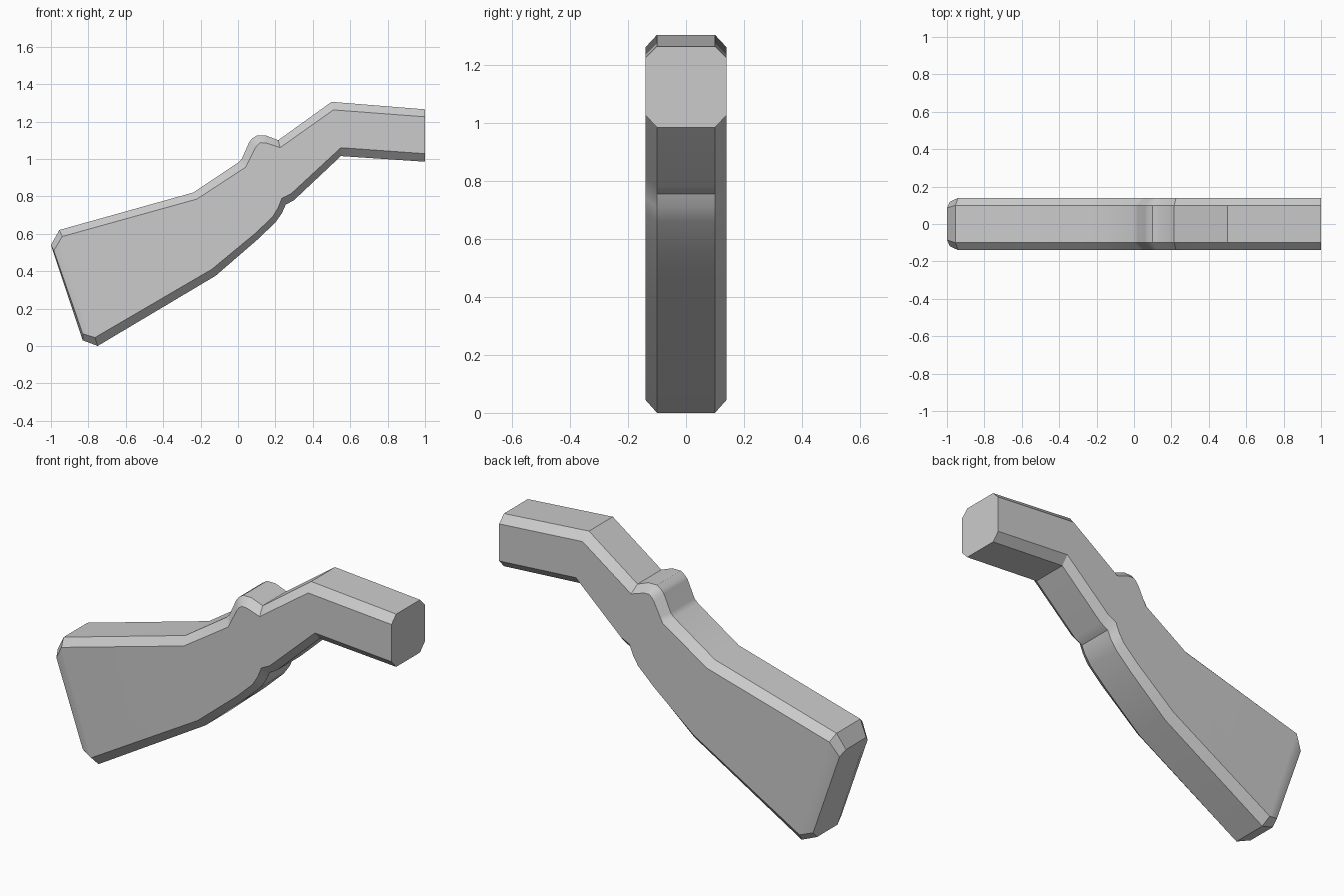
import bpy, bmesh, math

if "Cube" in bpy.data.objects:
    bpy.data.objects.remove(bpy.data.objects["Cube"])

# Stations round the profile: outer x, z (edge of top/bottom band), inner x, z (edge of flat side)
stations = [
    (-1.0, .54, -.985, .51), (-.955, .62, -.94, .585), (-.24, .82, -.22, .785),
    (0, .98, .04, .955), (.02, 1.0, .055, .985), (.06, 1.09, .09, 1.055),
    (.075, 1.108, .105, 1.075), (.10, 1.125, .12, 1.087), (.15, 1.125, .15, 1.085),
    (.215, 1.10, .225, 1.06), (.50, 1.305, .51, 1.262), (1, 1.265, 1, 1.225),
    (1, .985, 1, 1.028), (.55, 1.015, .55, 1.06), (.30, .78, .285, .815),
    (.255, .755, .235, .79), (.235, .71, .215, .74), (.20, .66, .185, .69),
    (.10, .565, .09, .60), (-.12, .375, -.14, .41), (-.75, 0, -.765, .045),
    (-.83, .03, -.83, .065),
]
END = 11                      # station pair 11-12 is the flat front end
n = len(stations)
bm = bmesh.new()
rings = []
for i, (ox, oz, ix, iz) in enumerate(stations):
    butt = i in (0, n - 1)    # butt end narrows slightly
    yo, yi = (.085, .118) if butt else (.10, .14)
    rings.append([bm.verts.new(p) for p in
                  ((ox, -yo, oz), (ox, yo, oz), (ix, -yi, iz), (ix, yi, iz))])

# Top/bottom band and both chamfers
for i in range(n):
    if i == END:
        continue
    a, b = rings[i], rings[(i + 1) % n]
    bm.faces.new((a[0], b[0], b[1], a[1]))
    bm.faces.new((a[2], b[2], b[0], a[0]))
    bm.faces.new((a[1], b[1], b[3], a[3]))

# Octagonal front end
a, b = rings[END], rings[END + 1]
bm.faces.new((a[0], a[1], a[3], b[3], b[1], b[0], b[2], a[2]))

# Flat sides, plus the tapering strip beside the butt
for k in (2, 3):
    bm.faces.new([r[k] for r in rings[1:-1]])
    bm.faces.new([rings[j][k] for j in (0, 1, n - 2, n - 1)])

bmesh.ops.recalc_face_normals(bm, faces=bm.faces)
mesh = bpy.data.meshes.new("stock")
bm.to_mesh(mesh)
bm.free()
stock = bpy.data.objects.new("stock", mesh)
bpy.context.collection.objects.link(stock)

# Smooth curves, crisp chamfers
bpy.context.view_layer.objects.active = stock
stock.select_set(True)
bpy.ops.object.shade_smooth_by_angle(angle=math.radians(31))
mod = stock.modifiers.new("weighted_normals", 'WEIGHTED_NORMAL')
mod.keep_sharp = True
